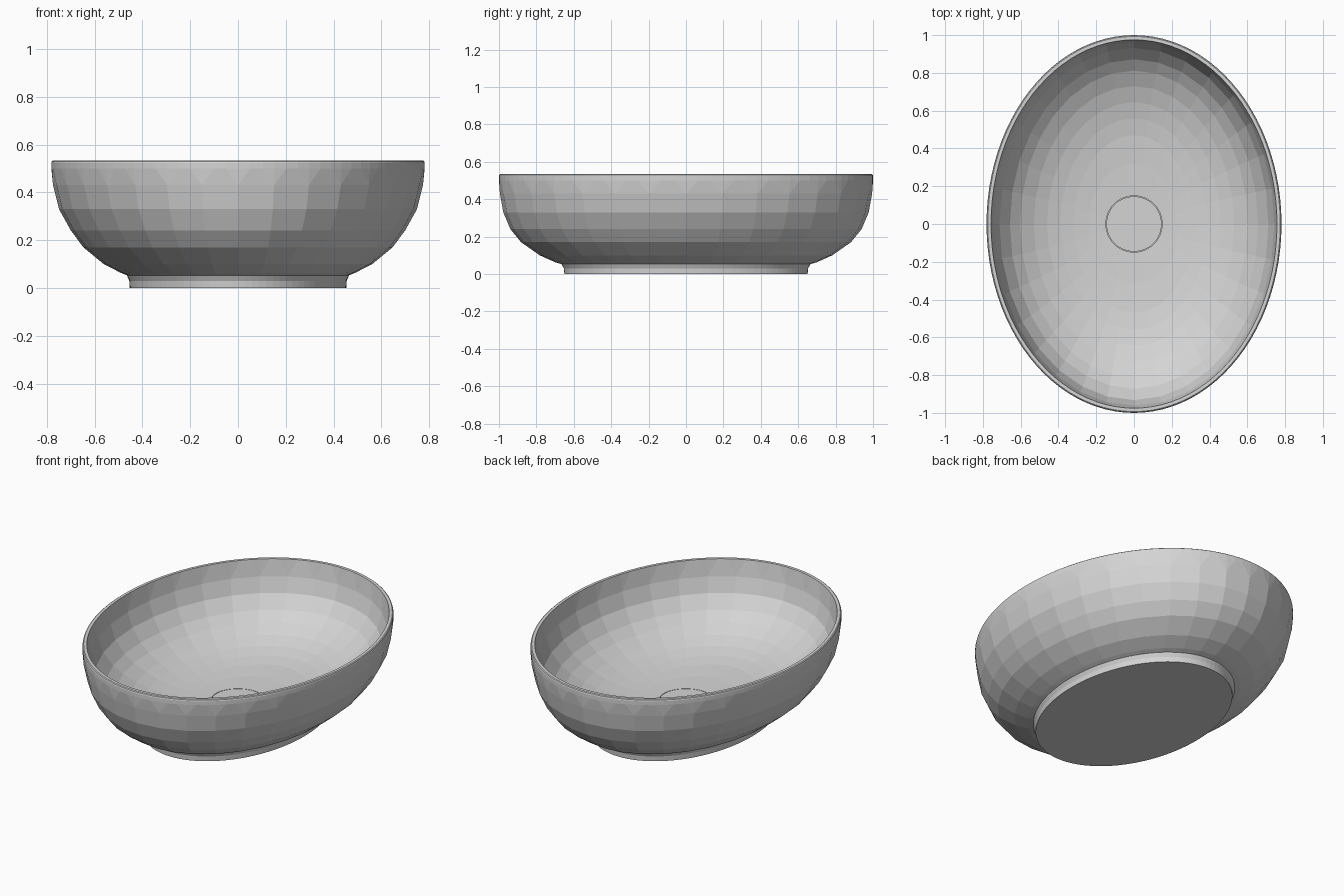
import bpy
import bmesh
from math import cos, sin, pi

cube = bpy.data.objects.get("Cube")
if cube:
    bpy.data.objects.remove(cube, do_unlink=True)

FINE, LOW = 96, 32      # segments around the rim and foot, and around the body


def make_material(name, value):
    mat = bpy.data.materials.new(name)
    mat.use_nodes = True
    colour = (value, value, value, 1)
    mat.diffuse_color = colour
    mat.node_tree.nodes["Principled BSDF"].inputs["Base Color"].default_value = colour
    return mat


def add_ring(bm, rx, ry, z, count):
    angles = [2 * pi * i / count for i in range(count)]
    return [bm.verts.new((rx * cos(a), ry * sin(a), z)) for a in angles]


def join_rings(bm, first, second):
    """Join two rings; where one is finer, fan its extra points to the coarse one."""
    coarse, fine = sorted((first, second), key=len)
    ratio = len(fine) // len(coarse)
    middle = ratio // 2
    for i, vert in enumerate(coarse):
        following = coarse[(i + 1) % len(coarse)]
        span = [fine[(i * ratio + k) % len(fine)] for k in range(ratio + 1)]
        if ratio == 1:
            bm.faces.new((vert, following, span[1], span[0]))
            continue
        for k in range(ratio):
            apex = vert if k < middle else following
            bm.faces.new((apex, span[k + 1], span[k]))
        bm.faces.new((vert, following, span[middle]))


def loft(name, rings, mat):
    """Closed solid through a list of elliptical rings (rx, ry, z, segments)."""
    bm = bmesh.new()
    loops = [add_ring(bm, *ring) for ring in rings]
    for first, second in zip(loops, loops[1:]):
        join_rings(bm, first, second)
    bm.faces.new(loops[0])
    bm.faces.new(loops[-1])
    bmesh.ops.recalc_face_normals(bm, faces=bm.faces[:])
    mesh = bpy.data.meshes.new(name)
    bm.to_mesh(mesh)
    bm.free()
    mesh.materials.append(mat)
    obj = bpy.data.objects.new(name, mesh)
    bpy.context.collection.objects.link(obj)
    return obj


ceramic = make_material("grey ceramic", 0.66)

# Flared foot
foot = [
    (.453, .65, 0, FINE),
    (.455, .653, .03, FINE),
    (.465, .665, .053, FINE),
]

# Rounded outer wall
outside = [
    (.49, .70, .063, LOW),
    (.562, .782, .1, LOW),
    (.647, .882, .17, LOW),
    (.699, .939, .24, LOW),
    (.749, .977, .33, LOW),
    (.774, .995, .43, LOW),
]

# Thin rim, rounded outside and crisp inside
rim = [
    (.781, 1, .5, FINE),
    (.781, 1, .523, FINE),
    (.779, .998, .53, FINE),
    (.774, .993, .534, FINE),
    (.757, .975, .534, FINE),
]

# Inner wall curving down to the shallow floor
inside = [
    (.743, .961, .435, LOW),
    (.712, .932, .347, LOW),
    (.657, .872, .272, LOW),
    (.602, .812, .225, LOW),
    (.53, .73, .182, LOW),
    (.46, .645, .152, LOW),
    (.39, .56, .131, LOW),
    (.32, .47, .116, LOW),
    (.24, .32, .104, LOW),
    (.149, .149, .097, FINE),
]

# Round recess that holds the drain cover
recess = [(.149, .149, .075, FINE)]

loft("basin", foot + outside + rim + inside + recess, ceramic)

# Drain cover, nearly flush, with a hairline gap around it
loft("drain_cover", [(.146, .146, .074, FINE), (.146, .146, .097, FINE)], ceramic)
